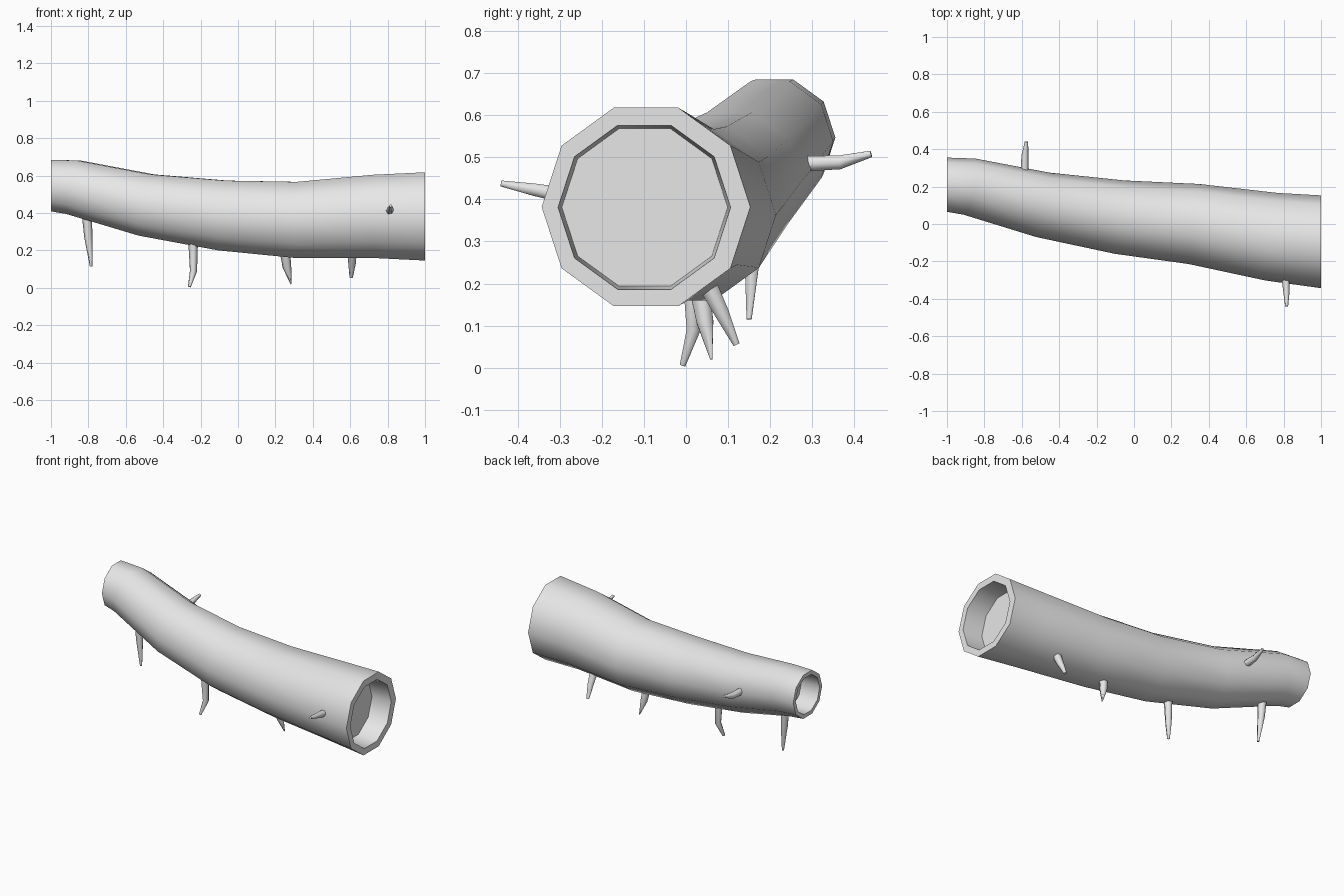
import bpy, bmesh, math
from mathutils import Vector

cube = bpy.data.objects.get("Cube")
if cube:
    bpy.data.objects.remove(cube)

grey = bpy.data.materials.new("plain grey")
grey.use_nodes = True
grey.diffuse_color = (0.8, 0.8, 0.8, 1)
grey.node_tree.nodes["Principled BSDF"].inputs["Base Color"].default_value = (0.8, 0.8, 0.8, 1)


def loft(name, stations, sides, frame, angle):
    """Skin rings given as (centre, radius); frame gives each ring's points."""
    bm = bmesh.new()
    rings = []
    for i in range(len(stations)):
        rings.append([bm.verts.new(p) for p in frame(stations, i, sides)])
    for a, b in zip(rings, rings[1:]):
        for j in range(sides):
            k = (j + 1) % sides
            bm.faces.new((a[j], a[k], b[k], b[j]))
    bm.faces.new(rings[0])
    bm.faces.new(rings[-1])
    bmesh.ops.recalc_face_normals(bm, faces=bm.faces)
    mesh = bpy.data.meshes.new(name)
    bm.to_mesh(mesh)
    bm.free()
    mesh.materials.append(grey)
    obj = bpy.data.objects.new(name, mesh)
    bpy.context.collection.objects.link(obj)
    bpy.ops.object.select_all(action='DESELECT')
    obj.select_set(True)
    bpy.context.view_layer.objects.active = obj
    bpy.ops.object.shade_smooth_by_angle(angle=math.radians(angle))
    return obj


def trunk_ring(stations, i, sides):
    # Rings lean with the trunk; those at the ends and in the recesses stay upright
    c, r = Vector(stations[i][0]), stations[i][1]
    sy = sz = 0
    if 3 <= i + 1 < len(stations) - 2 and abs(c.x) < 0.95 and 2 < i < len(stations) - 3:
        d = Vector(stations[i + 1][0]) - Vector(stations[i - 1][0])
        sy, sz = d.y / d.x, d.z / d.x
    for j in range(sides):
        t = 2 * math.pi * j / sides
        y, z = r * math.cos(t), r * math.sin(t)
        yield c + Vector((-(sy * y + sz * z), y, z))


def twig_ring(stations, i, sides):
    # Rings stand square to the twig path
    pts = [Vector(s[0]) for s in stations]
    d = pts[min(i + 1, len(pts) - 1)] - pts[max(i - 1, 0)]
    u = d.orthogonal().normalized()
    if abs(d.x) < 0.9 * d.length:
        u = (Vector((1, 0, 0)) - d * (d.x / d.length_squared)).normalized()
    v = d.normalized().cross(u)
    for j in range(sides):
        t = 2 * math.pi * j / sides
        yield pts[i] + stations[i][1] * (u * math.cos(t) + v * math.sin(t))


# Hollow-ended trunk: recess floor, rim, body, rim, recess floor
trunk = [
    ((-0.87, 0.205, 0.54), 0.118),
    ((-1.0, 0.21, 0.547), 0.12),
    ((-1.0, 0.21, 0.547), 0.145),
    ((-0.88, 0.20, 0.538), 0.15),
    ((-0.49, 0.103, 0.443), 0.172),
    ((-0.08, 0.037, 0.387), 0.196),
    ((0.32, 0.0, 0.363), 0.214),
    ((0.735, -0.068, 0.382), 0.234),
    ((1.0, -0.095, 0.382), 0.248),
    ((1.0, -0.099, 0.381), 0.205),
    ((0.87, -0.098, 0.381), 0.197),
]
loft("trunk", trunk, 10, trunk_ring, 45)

# Broken twigs around the trunk
twigs = {
    "small_end_lower_twig": [((-0.81, 0.16, 0.42), 0.028), ((-0.80, 0.158, 0.27), 0.022),
                             ((-0.785, 0.15, 0.115), 0.007)],
    "middle_bent_twig": [((-0.24, 0.012, 0.25), 0.026), ((-0.238, 0.018, 0.09), 0.019),
                         ((-0.26, -0.008, 0.006), 0.008)],
    "middle_pointed_twig": [((0.25, 0.03, 0.2), 0.028), ((0.262, 0.045, 0.11), 0.023),
                            ((0.284, 0.06, 0.02), 0.003)],
    "big_end_lower_twig": [((0.61, 0.05, 0.2), 0.026), ((0.61, 0.085, 0.13), 0.02),
                           ((0.605, 0.12, 0.055), 0.009)],
    "front_twig": [((0.81, -0.28, 0.408), 0.022), ((0.815, -0.36, 0.423), 0.017),
                   ((0.816, -0.44, 0.438), 0.008)],
    "back_twig": [((-0.585, 0.24, 0.483), 0.022), ((-0.583, 0.365, 0.488), 0.019),
                  ((-0.575, 0.44, 0.508), 0.009)],
}
for name, path in twigs.items():
    loft(name, path, 6, twig_ring, 65)
